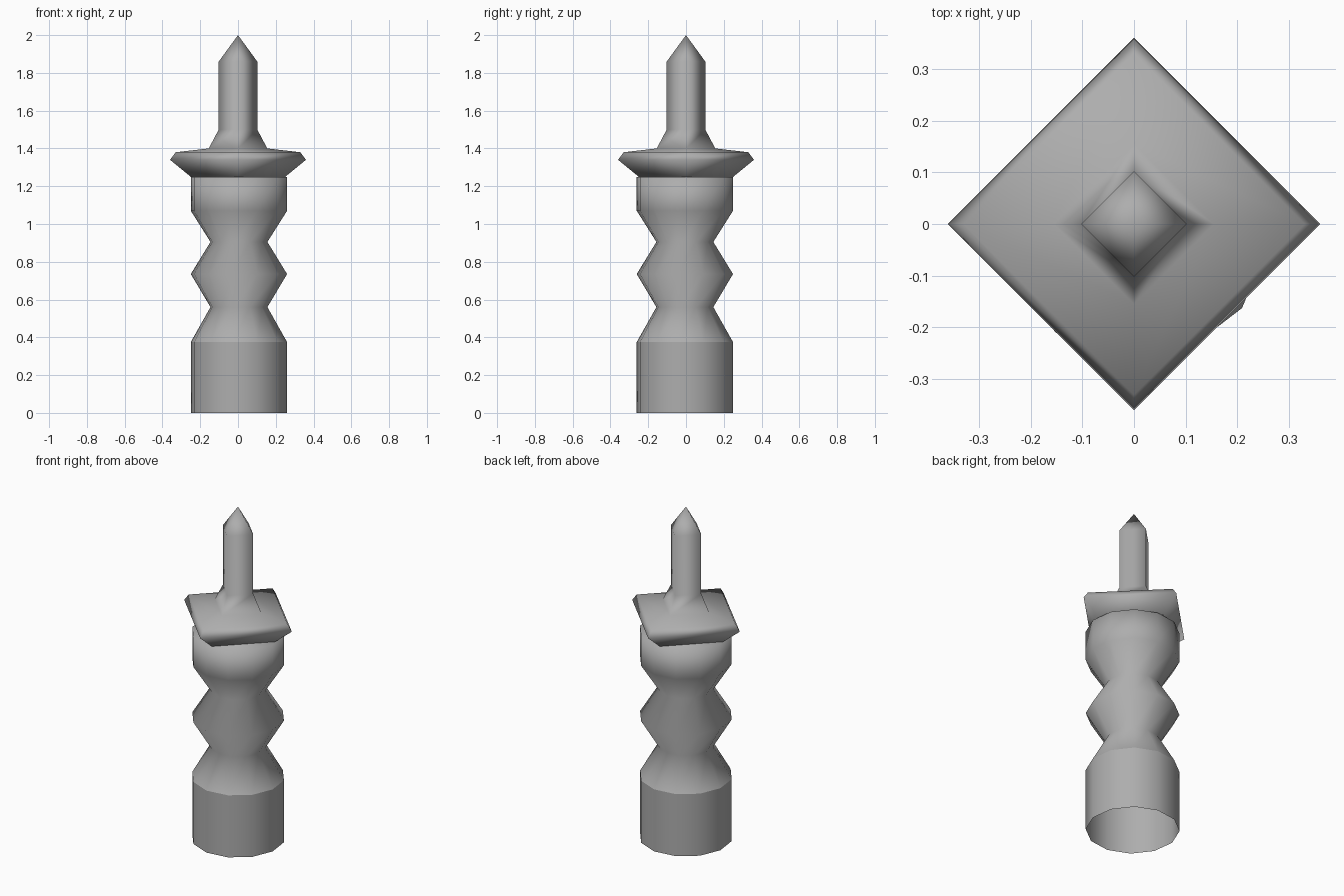
import bpy, bmesh
from math import sin, cos, radians

if "Cube" in bpy.data.objects:
    bpy.data.objects.remove(bpy.data.objects["Cube"])

grey = bpy.data.materials.new("dark_grey")
grey.diffuse_color = (0.42, 0.42, 0.42, 1)
grey.use_nodes = True
grey.node_tree.nodes["Principled BSDF"].inputs["Base Color"].default_value = grey.diffuse_color


def lathe(name, profile, sides, turn, centre=(0, 0), top=False, sharp_rings=()):
    """Stack rings of (radius, z), open at the bottom; radius 0 makes a point."""
    bm = bmesh.new()
    rings = []
    for r, z in profile:
        if r == 0:
            rings.append([bm.verts.new((centre[0], centre[1], z))])
            continue
        angles = [radians(turn + 360 * i / sides) for i in range(sides)]
        rings.append([bm.verts.new((centre[0] + r * cos(a), centre[1] + r * sin(a), z))
                      for a in angles])
    for low, high in zip(rings, rings[1:]):
        for i in range(sides):
            j = (i + 1) % sides
            if len(high) == 1:
                bm.faces.new((low[i], low[j], high[0]))
            else:
                bm.faces.new((low[i], low[j], high[j], high[i]))
    if top:
        bm.faces.new(rings[-1])
    # Smooth shading, with sharp edges by angle and on the chosen rings
    for face in bm.faces:
        face.smooth = True
    for edge in bm.edges:
        edge.smooth = edge.calc_face_angle(0) < radians(35)
    for k in sharp_rings:
        for i in range(sides):
            bm.edges.get((rings[k][i], rings[k][(i + 1) % sides])).smooth = False
    mesh = bpy.data.meshes.new(name)
    bm.to_mesh(mesh)
    bm.free()
    mesh.materials.append(grey)
    obj = bpy.data.objects.new(name, mesh)
    bpy.context.collection.objects.link(obj)
    return obj


# Turned twelve-sided post with two waists, slightly off the axis
WIDE, WAIST = 0.257, 0.152
lathe("turned_post",
      [(WIDE, 0), (WIDE, 0.375), (WAIST, 0.56), (WIDE, 0.735),
       (WAIST, 0.905), (WIDE, 1.07), (WIDE, 1.25)],
      12, -7.5, (0.005, -0.006), top=True, sharp_rings=(1,))

# Square capital plate and spike, corners on the axes
lathe("capital_and_spike",
      [(0.25, 1.25), (0.36, 1.34), (0.33, 1.38), (0.155, 1.40),
       (0.102, 1.50), (0.102, 1.86), (0, 2.0)],
      4, 0)
